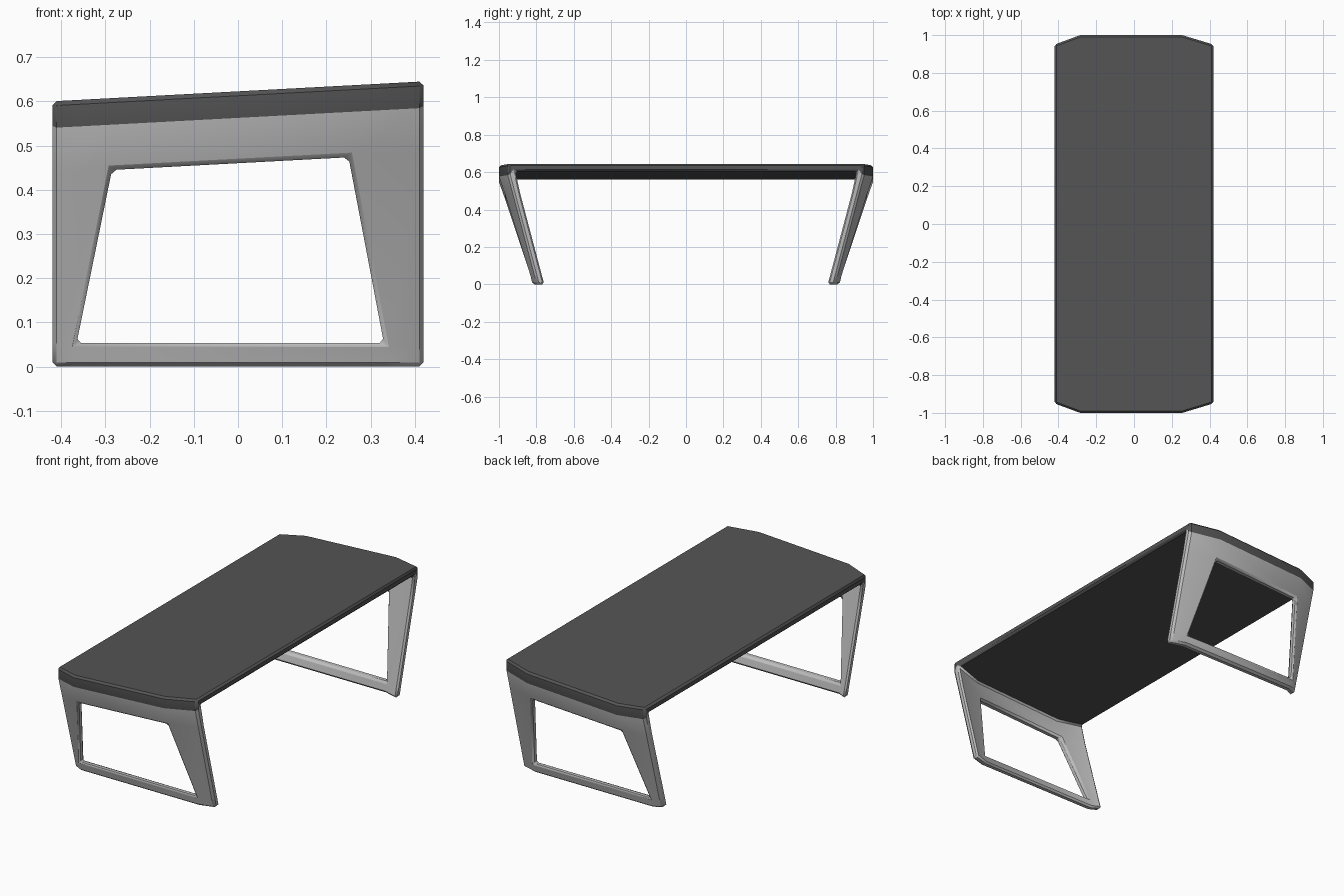
import bpy, bmesh

if "Cube" in bpy.data.objects:
    bpy.data.objects.remove(bpy.data.objects["Cube"])

SLOPE = 0.0536      # tilt of the tabletop along x
THICK = 0.04        # panel thickness
EDGE = 0.42         # half width


def tilt(z, x):
    return z + SLOPE * x


def add_material(name, grey):
    m = bpy.data.materials.new(name)
    m.diffuse_color = (grey, grey, grey, 1)
    m.use_nodes = True
    m.node_tree.nodes["Principled BSDF"].inputs["Base Color"].default_value = m.diffuse_color
    return m


# Stations up the leg: (z, tilted?, left fold x, right fold x)
stations = [
    (0.0, False, -0.37, 0.335),      # foot
    (0.053, False, -0.365, 0.33),    # bottom of opening
    (0.46, True, -0.285, 0.25),      # top of opening
    (0.5625, True, -0.285, 0.255),   # bottom of dark rim
]

bm = bmesh.new()
outer, inner = [], []
for i, (z0, tilted, left, right) in enumerate(stations):
    orow, irow = [], []
    for x in (-EDGE, left, right, EDGE):
        z = tilt(z0, x) if tilted else z0
        t = z / tilt(0.5625, x)
        y = -(0.82 + 0.18 * t)
        if abs(x) == EDGE:
            y += 0.025 + 0.025 * t          # swept-back corner facets
        orow.append(bm.verts.new((x, y, z)))
        zi = tilt(0.6225 - THICK, x) if i == 3 else z
        irow.append(bm.verts.new((x, y + THICK, zi)))
    outer.append(orow)
    inner.append(irow)

# Rim top and the centre line of the slab
rim = [bm.verts.new((v.co.x, v.co.y, tilt(0.6225, v.co.x))) for v in outer[3]]
mid_top = [bm.verts.new((v.co.x, 0, tilt(0.6225, v.co.x))) for v in rim]
mid_low = [bm.verts.new((v.co.x, 0, tilt(0.6225 - THICK, v.co.x))) for v in rim]


def face(verts, mat=0):
    bm.faces.new(verts).material_index = mat


# Leg skins, leaving the opening out
for r in range(3):
    for c in range(3):
        if r == 1 and c == 1:
            continue
        for g in (outer, inner):
            face((g[r][c], g[r][c + 1], g[r + 1][c + 1], g[r + 1][c]))
    for c in (0, 3):
        face((outer[r][c], outer[r + 1][c], inner[r + 1][c], inner[r][c]))
for c in range(3):
    face((outer[0][c], outer[0][c + 1], inner[0][c + 1], inner[0][c]))

# Opening walls
loop = [(1, 1), (1, 2), (2, 2), (2, 1)]
for (r, c), (s, d) in zip(loop, loop[1:] + loop[:1]):
    face((outer[r][c], outer[s][d], inner[s][d], inner[r][c]))

# Dark rim, top and underside
for c in range(3):
    face((outer[3][c], outer[3][c + 1], rim[c + 1], rim[c]), 1)
    face((rim[c], rim[c + 1], mid_top[c + 1], mid_top[c]), 1)
    face((inner[3][c], inner[3][c + 1], mid_low[c + 1], mid_low[c]), 1)
for c in (0, 3):
    face((outer[3][c], rim[c], inner[3][c]), 1)
    face((rim[c], mid_top[c], mid_low[c], inner[3][c]), 1)

bmesh.ops.recalc_face_normals(bm, faces=bm.faces)
# The half is open at y = 0: make sure the top faces up
top = max(bm.faces, key=lambda f: f.calc_center_median().z)
if top.normal.z < 0:
    bmesh.ops.reverse_faces(bm, faces=bm.faces)
mesh = bpy.data.meshes.new("table_top_and_legs")
bm.to_mesh(mesh)
bm.free()
mesh.materials.append(add_material("leg_grey", 0.5))
mesh.materials.append(add_material("top_dark", 0.09))

table = bpy.data.objects.new("table_top_and_legs", mesh)
bpy.context.collection.objects.link(table)
bpy.context.view_layer.objects.active = table
table.select_set(True)
bpy.ops.object.shade_smooth_by_angle(angle=0.45)

# Second leg by mirroring, then chamfered edges
mirror = table.modifiers.new("mirror", 'MIRROR')
mirror.use_axis = (False, True, False)
bevel = table.modifiers.new("bevel", 'BEVEL')
bevel.width = 0.01
bevel.segments = 1
bevel.limit_method = 'ANGLE'
bevel.angle_limit = 0.6
